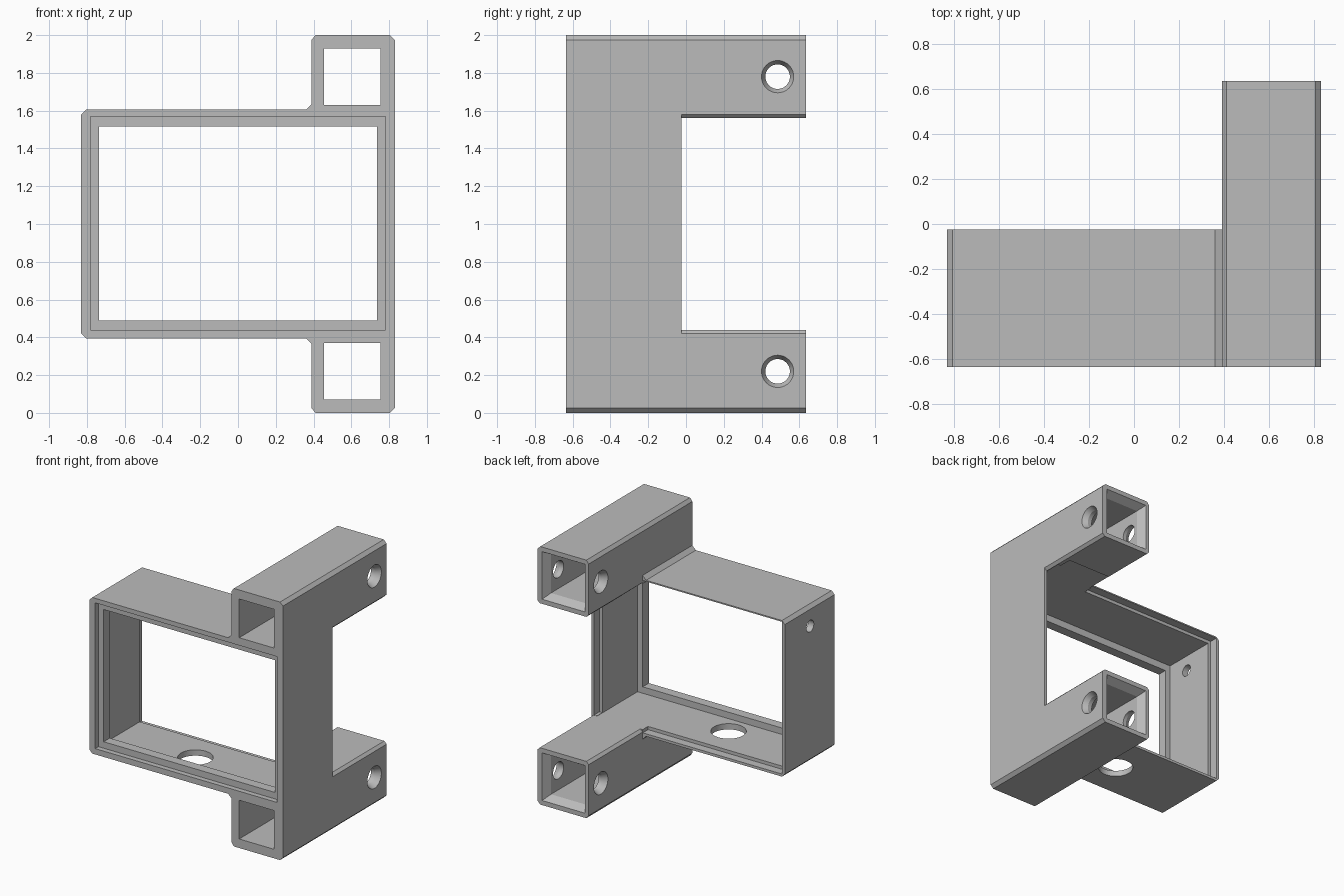
import bpy, bmesh, math
from mathutils import Matrix, Vector

cube = bpy.data.objects.get("Cube")
if cube:
    bpy.data.objects.remove(cube, do_unlink=True)

grey = bpy.data.materials.new("plain grey")
grey.use_nodes = True
color = (0.5, 0.5, 0.5, 1)
grey.diffuse_color = color
grey.node_tree.nodes["Principled BSDF"].inputs["Base Color"].default_value = color

MID = 1.0  # height of the mirror plane


def make(name, bm):
    bmesh.ops.recalc_face_normals(bm, faces=bm.faces[:])
    mesh = bpy.data.meshes.new(name)
    bm.to_mesh(mesh)
    bm.free()
    mesh.materials.append(grey)
    obj = bpy.data.objects.new(name, mesh)
    bpy.context.collection.objects.link(obj)
    return obj


def loft(name, front, back, y0, y1):
    """Solid between two matching x-z outlines at y0 and y1."""
    bm = bmesh.new()
    a = [bm.verts.new((x, y0, z)) for x, z in front]
    b = [bm.verts.new((x, y1, z)) for x, z in back]
    bm.faces.new(a)
    bm.faces.new(b)
    for i in range(len(a)):
        j = (i + 1) % len(a)
        bm.faces.new((a[i], a[j], b[j], b[i]))
    return make(name, bm)


def rect(x0, x1, z0, z1):
    return [(x0, z0), (x1, z0), (x1, z1), (x0, z1)]


def box(name, x0, x1, z0, z1, y0, y1):
    r = rect(x0, x1, z0, z1)
    return loft(name, r, r, y0, y1)


def rod(name, center, axis, r1, r2, length):
    bm = bmesh.new()
    turn = Vector((0, 0, 1)).rotation_difference(Vector(axis)).to_matrix().to_4x4()
    bmesh.ops.create_cone(bm, cap_ends=True, segments=40, radius1=r1, radius2=r2,
                          depth=length, matrix=Matrix.Translation(center) @ turn)
    return make(name, bm)


def mirrored(half):
    return half + [(x, 2 * MID - z) for x, z in reversed(half)]


# Bracket body: chamfered outline with a square lug above and below
half = [(-0.83, 0.42), (-0.805, 0.395), (0.36, 0.395), (0.39, 0.365),
        (0.39, 0.025), (0.41, 0), (0.805, 0), (0.83, 0.025)]
outline = mirrored(half)
body = loft("bracket_body", outline, outline, -0.635, 0.635)
cutters = []

# Space behind the frame, leaving two chamfered arms
half = [(-1, -0.1), (0.39, -0.1), (0.39, 0.42), (0.41, 0.44),
        (0.81, 0.44), (0.85, 0.4), (1, 0.4)]
space = mirrored(half)
cutters.append(loft("space_cutter", space, space, -0.025, 1))

# Frame opening: front rebate, narrow lip, wide chamber, rear recess
cutters += [
    box("lip_cutter", -0.735, 0.735, 0.49, 1.515, -1, 0.2),
    box("rebate_cutter", -0.78, 0.78, 0.44, 1.57, -1, -0.595),
    box("chamber_cutter", -0.78, 0.78, 0.44, 1.57, -0.52, 0.2),
    box("recess_cutter", -0.805, 0.389, 0.415, 1.595, -0.09, 0.2),
    box("side_recess_cutter", 0.3, 0.805, 0.442, 1.568, -0.09, 0.1),
]

# Square tubes with flared rear mouths and countersunk cross holes
for side, z in (("lower", 0.22), ("upper", 1.78)):
    x0, x1, h, flare = 0.455, 0.755, 0.15, 0.035
    cutters.append(box(side + "_tube_cutter", x0, x1, z - h, z + h, -1, 1))
    inner = rect(x0, x1, z - h, z + h)
    outer = rect(x0 - flare, x1 + flare, z - h - flare, z + h + flare)
    cutters.append(loft(side + "_mouth_cutter", inner, outer, 0.575, 0.636))
    cutters.append(rod(side + "_hole_cutter", (0.61, 0.485, z), (1, 0, 0), 0.065, 0.065, 1))
    for x, d in ((0.83, 1), (0.39, -1)):
        cutters.append(rod(side + "_sink_cutter", (x - d * 0.019, 0.485, z), (d, 0, 0),
                           0.065, 0.086, 0.04))

# Round cable hole in the floor and screw hole in the side wall
cutters.append(rod("floor_hole_cutter", (-0.12, -0.35, 0.42), (0, 0, 1), 0.125, 0.125, 0.2))
cutters.append(rod("side_hole_cutter", (-0.81, -0.335, 1.45), (1, 0, 0), 0.045, 0.045, 0.2))

# Apply the cuts, then drop the helpers
for c in cutters:
    c.hide_render = True
    m = body.modifiers.new(c.name, 'BOOLEAN')
    m.operation = 'DIFFERENCE'
    m.solver = 'EXACT'
    m.object = c
bpy.context.view_layer.update()
final = bpy.data.meshes.new_from_object(body.evaluated_get(bpy.context.evaluated_depsgraph_get()))
body.modifiers.clear()
body.data = final
for c in cutters:
    bpy.data.objects.remove(c, do_unlink=True)

bpy.context.view_layer.objects.active = body
body.select_set(True)
bpy.ops.object.shade_smooth_by_angle(angle=math.radians(25))
